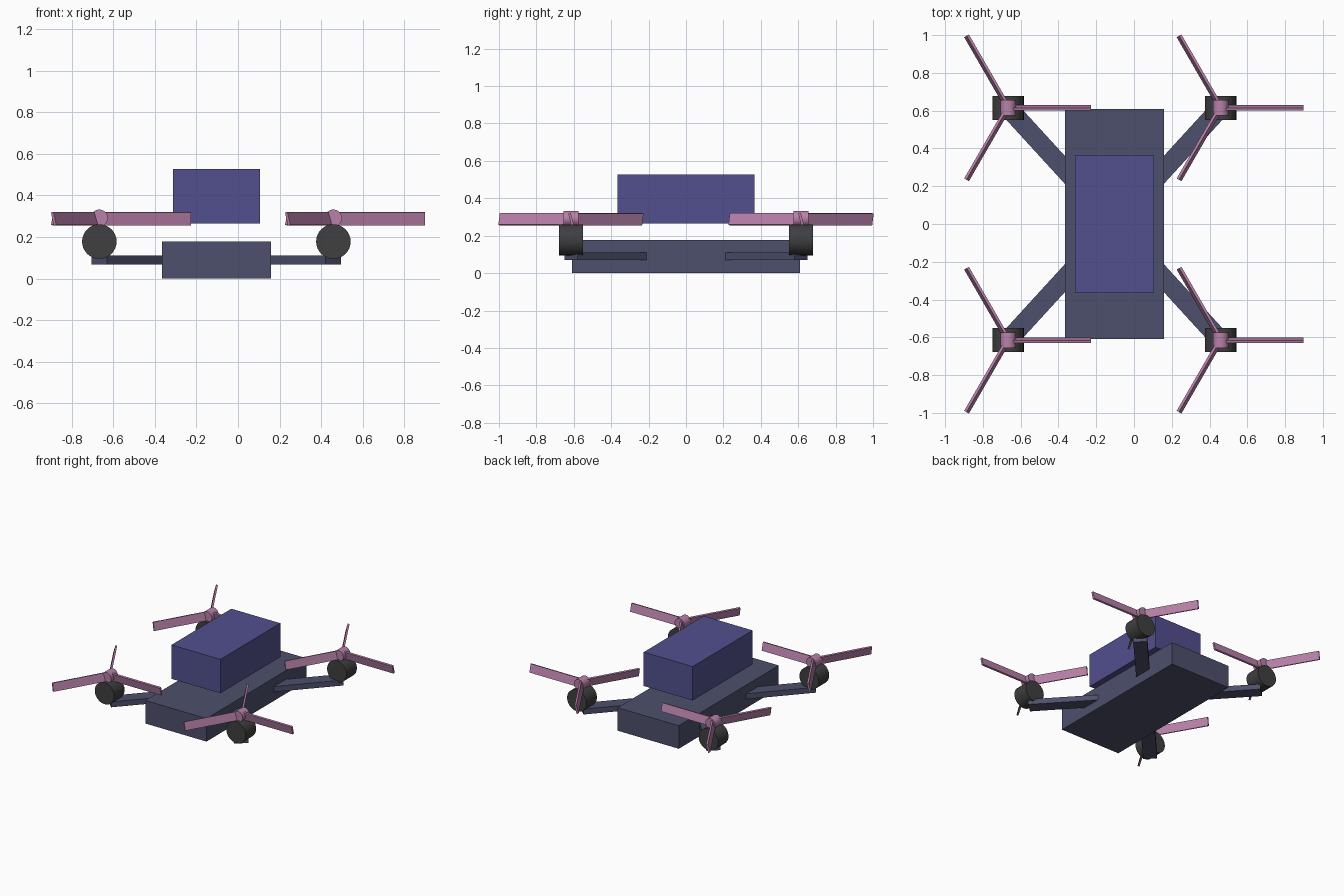
import bpy
from math import radians, atan2, hypot
from mathutils import Matrix, Vector

if "Cube" in bpy.data.objects:
    bpy.data.objects.remove(bpy.data.objects["Cube"])


def material(name, rgb):
    m = bpy.data.materials.new(name)
    m.diffuse_color = (*rgb, 1)
    m.use_nodes = True
    m.node_tree.nodes["Principled BSDF"].inputs["Base Color"].default_value = m.diffuse_color
    return m


SLATE = material("slate", (0.075, 0.08, 0.15))
BLUE = material("blue", (0.085, 0.08, 0.27))
DARK = material("dark", (0.05, 0.05, 0.05))
PINK = material("pink", (0.48, 0.22, 0.40))

CX = -0.104            # body centre in x
MX, MY = 0.5625, 0.615  # motor offsets from the body centre


def box(name, size, matrix, mat):
    bpy.ops.mesh.primitive_cube_add(size=1)
    ob = bpy.context.object
    ob.name = name
    ob.data.transform(Matrix.Diagonal((*size, 1)))
    ob.matrix_world = matrix
    ob.data.materials.append(mat)
    return ob


def cylinder_y(name, radius, length, loc, mat):
    bpy.ops.mesh.primitive_cylinder_add(vertices=32, radius=radius, depth=length,
                                        location=loc, rotation=(radians(90), 0, 0))
    ob = bpy.context.object
    ob.name = name
    ob.data.materials.append(mat)
    bpy.ops.object.shade_smooth_by_angle(angle=radians(30))
    return ob


# Body slab and the raised battery box above it
box("body", (0.523, 1.22, 0.178), Matrix.Translation((CX, 0, 0.089)), SLATE)
box("battery", (0.418, 0.732, 0.262), Matrix.Translation((CX, 0, 0.397)), BLUE)

for sy, end in ((-1, "front"), (1, "back")):
    for sx, side in ((-1, "left"), (1, "right")):
        tag = f"{end}_{side}"
        x, y = CX + sx * MX, sy * MY

        # Arm running out of the body to the motor
        length = 0.7 * hypot(MX, MY)
        mid = Vector((CX + sx * MX * 0.65, y * 0.65, 0.09))
        turn = Matrix.Rotation(atan2(sy * MY, sx * MX), 4, 'Z')
        box(f"arm_{tag}", (length, 0.10, 0.042), Matrix.Translation(mid) @ turn, SLATE)

        # Motor and propeller hub
        cylinder_y(f"motor_{tag}", 0.083, 0.127, (x, y, 0.178), DARK)
        cylinder_y(f"hub_{tag}", 0.041, 0.082, (x, y, 0.291), PINK)

        # Three pitched blades
        for k in range(3):
            m = (Matrix.Translation((x, y, 0.288)) @ Matrix.Rotation(radians(120 * k), 4, 'Z')
                 @ Matrix.Translation((0.22, 0, 0)) @ Matrix.Rotation(radians(14), 4, 'X'))
            box(f"blade_{tag}_{k + 1}", (0.44, 0.014, 0.064), m, PINK)
